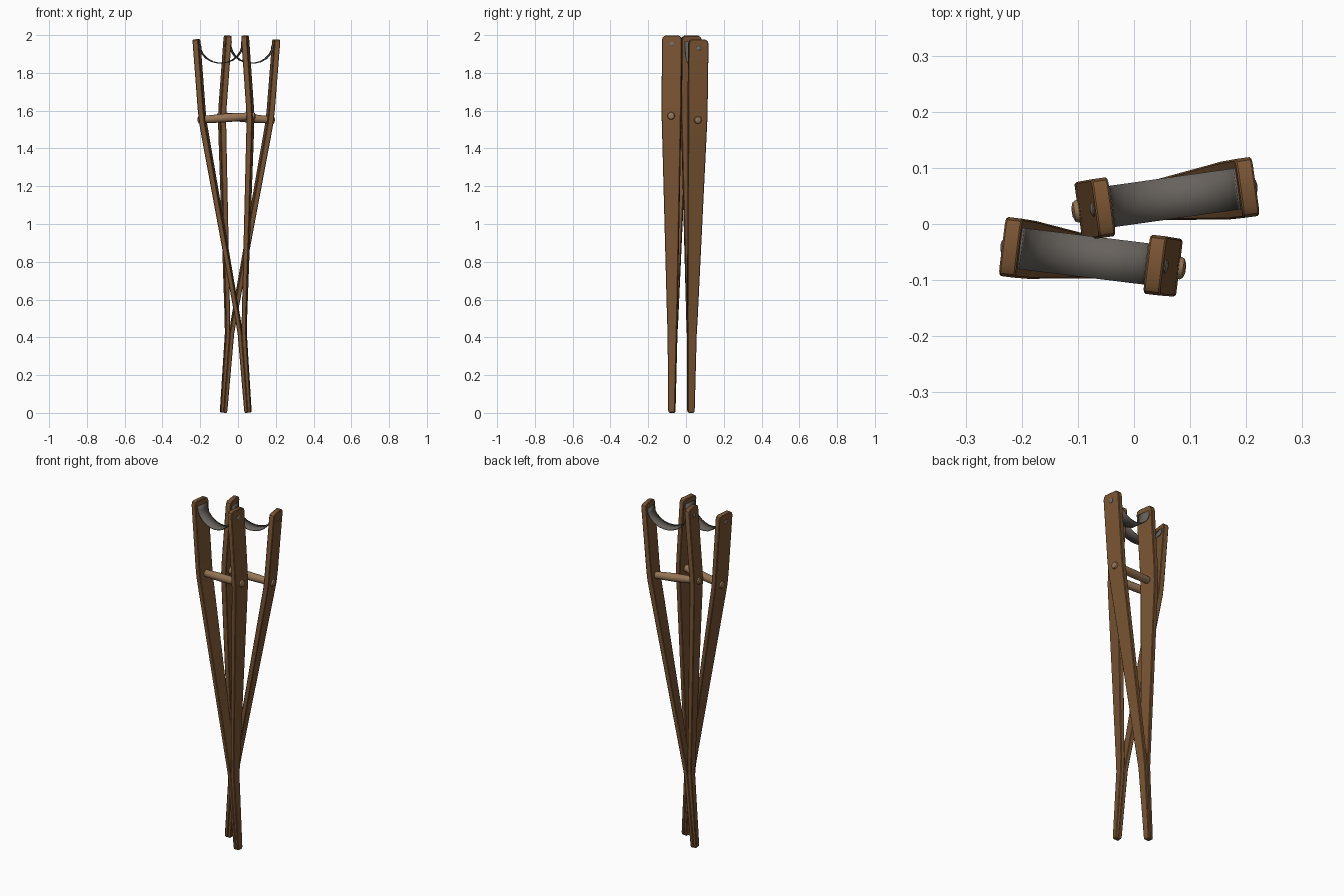
import bpy, bmesh, math
from mathutils import Matrix, Vector

if "Cube" in bpy.data.objects:
    bpy.data.objects.remove(bpy.data.objects["Cube"])


def material(name, rgb):
    m = bpy.data.materials.new(name)
    m.diffuse_color = (*rgb, 1)
    m.use_nodes = True
    m.node_tree.nodes["Principled BSDF"].inputs["Base Color"].default_value = m.diffuse_color
    return m


WOOD = material("brown wood", (0.19, 0.088, 0.033))
GRIP = material("light wood", (0.30, 0.175, 0.09))
CLOTH = material("grey cloth", (0.135, 0.122, 0.108))
METAL = material("grey metal", (0.17, 0.15, 0.13))


def loft(name, rings, mat, frame, closed=True, angle=35):
    """Skin a list of equal-length point rings (or open strips) into an object."""
    bm = bmesh.new()
    vs = [[bm.verts.new(p) for p in ring] for ring in rings]
    n = len(vs[0])
    for a, b in zip(vs, vs[1:]):
        for i in range(n if closed else n - 1):
            j = (i + 1) % n
            bm.faces.new((a[i], a[j], b[j], b[i]))
    if closed:
        bm.faces.new(vs[0][::-1])
        bm.faces.new(vs[-1])
    bmesh.ops.recalc_face_normals(bm, faces=bm.faces)
    me = bpy.data.meshes.new(name)
    bm.to_mesh(me)
    bm.free()
    me.materials.append(mat)
    ob = bpy.data.objects.new(name, me)
    bpy.context.collection.objects.link(ob)
    ob.matrix_world = frame
    bpy.ops.object.select_all(action='DESELECT')
    ob.select_set(True)
    bpy.context.view_layer.objects.active = ob
    bpy.ops.object.shade_smooth_by_angle(angle=math.radians(angle))
    return ob


def lathe(profile, z, n=16):
    """Rings around the x axis at height z from (x, radius) pairs."""
    return [[(x, r * math.cos(2 * math.pi * i / n), z + r * math.sin(2 * math.pi * i / n))
             for i in range(n)] for x, r in profile]


# Rail sections: height, inner x, outer x, half depth
RAIL = [(0.0, 0.0, 0.016, 0.015), (0.012, 0.0, 0.018, 0.018), (0.42, 0.0, 0.022, 0.024),
        (0.50, 0.006, 0.029, 0.027), (1.47, 0.104, 0.134, 0.049), (1.55, 0.112, 0.142, 0.051),
        (1.62, 0.114, 0.144, 0.052), (1.970, 0.115, 0.145, 0.053),
        (1.984, 0.115, 0.145, 0.048), (1.992, 0.115, 0.145, 0.036)]

# Strap path: x, z, hanging between the rails
HALF = [(0.1135, 1.962), (0.1125, 1.935), (0.103, 1.912), (0.083, 1.887),
        (0.055, 1.868), (0.027, 1.859)]
STRAP = [(-x, z) for x, z in HALF] + [(0, 1.856)] + HALF[::-1]


def crutch(prefix, foot, yaw, lean):
    frame = (Matrix.Translation(Vector(foot))
             @ Matrix.Rotation(math.radians(yaw), 4, 'Z')
             @ Matrix.Rotation(math.radians(lean), 4, 'Y'))
    for side, s in (("left", -1), ("right", 1)):
        # Tapered, bent side rail
        rings = [[(s * a, -d, z), (s * b, -d, z), (s * b, d, z), (s * a, d, z)]
                 for z, a, b, d in RAIL]
        rail = loft(f"{prefix}_{side}_rail", rings, WOOD, frame)
        bev = rail.modifiers.new("soft_edges", 'BEVEL')
        bev.width, bev.segments, bev.limit_method = 0.003, 1, 'ANGLE'
        bev.angle_limit = math.radians(40)
        # Domed screw holding the strap
        dome = [(s * 0.140, 0.013), (s * 0.147, 0.013), (s * 0.150, 0.009), (s * 0.151, 0.003)]
        loft(f"{prefix}_{side}_screw", lathe(dome, 1.945, 12), METAL, frame)
    # Hand grip running through both rails, with peg ends
    half = [(0.154, 0.009), (0.151, 0.017), (0.146, 0.020), (0.10, 0.020), (0.05, 0.022)]
    prof = [(-x, r) for x, r in half] + [(0, 0.023)] + half[::-1]
    loft(f"{prefix}_hand_grip", lathe(prof, 1.565), GRIP, frame)
    # Sagging cloth strap
    rows = [[(x, y, z) for y in (-0.037, 0, 0.037)] for x, z in STRAP]
    strap = loft(f"{prefix}_strap", rows, CLOTH, frame, closed=False, angle=60)
    sol = strap.modifiers.new("thickness", 'SOLIDIFY')
    sol.thickness, sol.offset = 0.004, 0


crutch("front_crutch", (0.053, -0.075, 0.001), -7, -4.2)
crutch("back_crutch", (-0.077, 0.026, 0.001), 8, 4.4)
